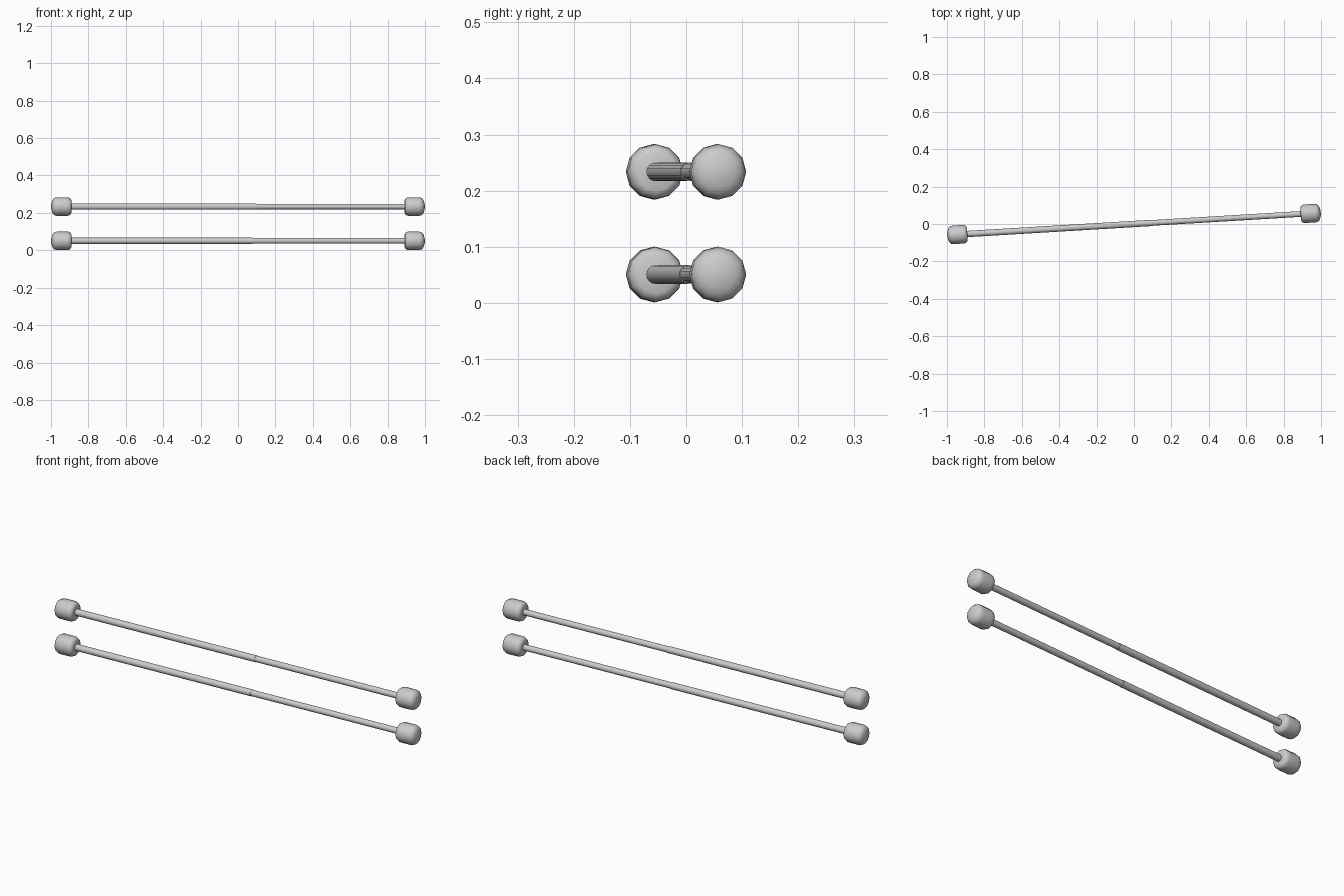
import bpy, bmesh, math

if "Cube" in bpy.data.objects:
    bpy.data.objects.remove(bpy.data.objects["Cube"])

TILT = math.atan(0.06)

def lathe(name, profile, sides, z):
    """Revolve (x, radius) points around the x axis; radius 0 closes an end."""
    bm = bmesh.new()
    rings = []
    for x, r in profile:
        if r == 0:
            rings.append([bm.verts.new((x, 0, 0))])
        else:
            rings.append([bm.verts.new((x, r * math.cos(2 * math.pi * i / sides),
                                        r * math.sin(2 * math.pi * i / sides)))
                          for i in range(sides)])
    for a, b in zip(rings, rings[1:]):
        for i in range(sides):
            j = (i + 1) % sides
            if len(a) == 1:
                bm.faces.new((a[0], b[i], b[j]))
            elif len(b) == 1:
                bm.faces.new((a[i], a[j], b[0]))
            else:
                bm.faces.new((a[i], a[j], b[j], b[i]))
    bmesh.ops.recalc_face_normals(bm, faces=bm.faces[:])
    mesh = bpy.data.meshes.new(name)
    bm.to_mesh(mesh)
    bm.free()
    ob = bpy.data.objects.new(name, mesh)
    bpy.context.collection.objects.link(ob)
    ob.location.z = z
    ob.rotation_euler.z = TILT
    bpy.ops.object.select_all(action='DESELECT')
    ob.select_set(True)
    bpy.context.view_layer.objects.active = ob
    bpy.ops.object.shade_smooth_by_angle(angle=math.radians(40))
    return ob

# rounded rubber foot, inner end to slightly domed outer end
cap = [(0.893, 0), (0.893, 0.034), (0.897, 0.043), (0.907, 0.0485), (0.918, 0.0495),
       (0.968, 0.0495), (0.982, 0.047), (0.991, 0.039), (0.996, 0.028), (1.0, 0.012), (1.0005, 0)]

for label, z, joint in (("upper", 0.2335, 0.10), ("lower", 0.0505, 0.077)):
    # telescoping tubes: wider on the left, slightly thinner on the right
    lathe(label + "_outer_tube", [(-0.91, 0), (-0.91, 0.0168), (joint, 0.0168), (joint, 0)], 16, z)
    lathe(label + "_inner_tube", [(joint - 0.05, 0), (joint - 0.05, 0.0152), (0.91, 0.0152), (0.91, 0)], 16, z)
    # end caps
    lathe(label + "_right_cap", cap, 12, z)
    lathe(label + "_left_cap", [(-x, r) for x, r in cap], 12, z)
